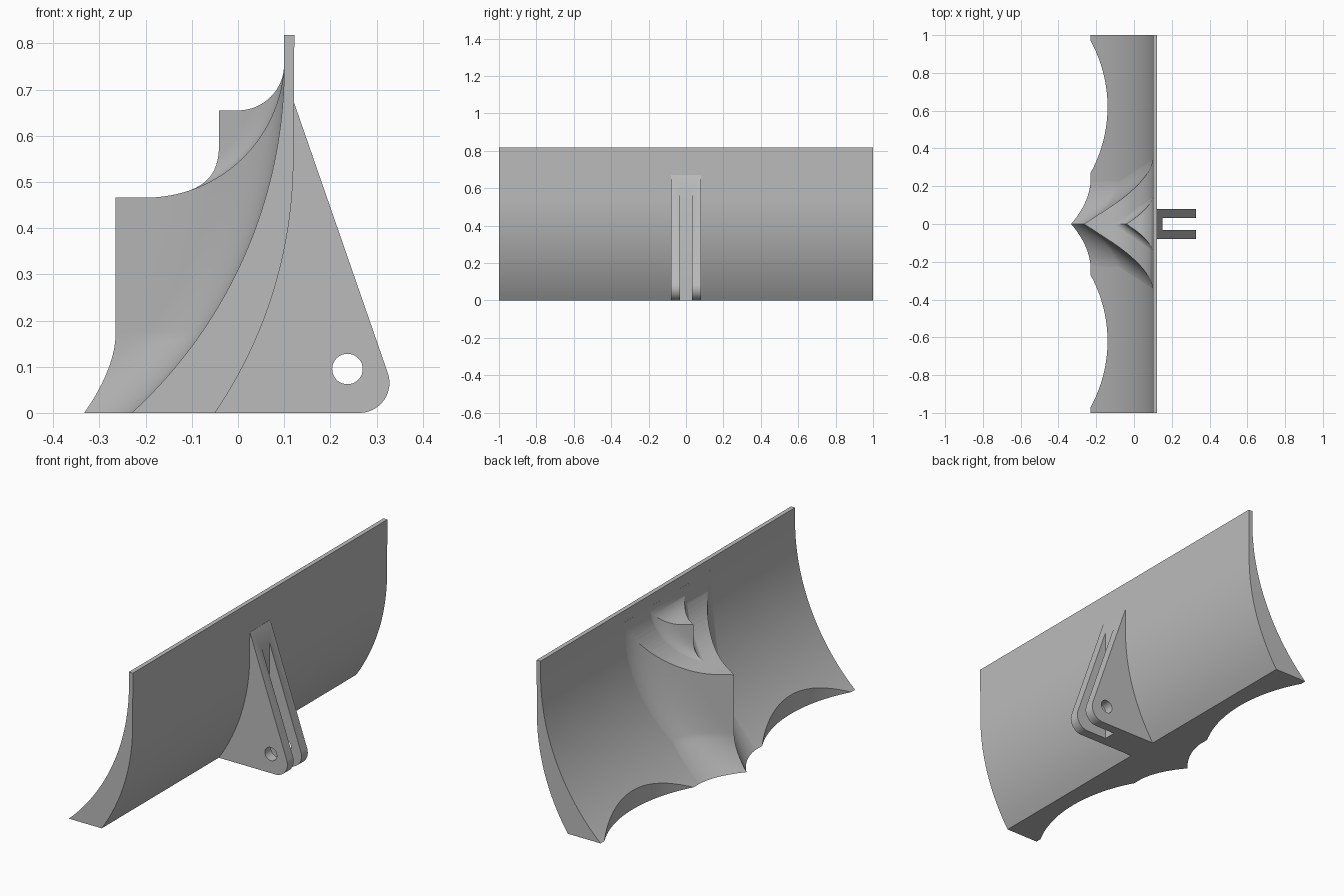
import bpy, bmesh
from math import sqrt, cos, sin, pi, radians

cube = bpy.data.objects.get("Cube")
if cube:
    bpy.data.objects.remove(cube)

steel = bpy.data.materials.new("plain grey steel")
steel.use_nodes = True
GREY = (0.5, 0.5, 0.5, 1)
steel.diffuse_color = GREY
steel.node_tree.nodes["Principled BSDF"].inputs["Base Color"].default_value = GREY


def finish(name, bm):
    bmesh.ops.recalc_face_normals(bm, faces=bm.faces)
    mesh = bpy.data.meshes.new(name)
    bm.to_mesh(mesh)
    bm.free()
    mesh.materials.append(steel)
    ob = bpy.data.objects.new(name, mesh)
    bpy.context.collection.objects.link(ob)
    return ob


def prism(name, outline, lo, hi, axis="y"):
    """Extrude an outline along y (points are x, z) or z (points are x, y)."""
    place = (lambda p, t: (p[0], t, p[1])) if axis == "y" else (lambda p, t: (p[0], p[1], t))
    bm = bmesh.new()
    a = [bm.verts.new(place(p, lo)) for p in outline]
    b = [bm.verts.new(place(p, hi)) for p in outline]
    bm.faces.new(a)
    bm.faces.new(b)
    for i in range(len(a)):
        j = (i + 1) % len(a)
        bm.faces.new((a[i], a[j], b[j], b[i]))
    return finish(name, bm)


def arc(cx, cy, r, start, end, n=24):
    angles = [radians(start + (end - start) * i / n) for i in range(n + 1)]
    return [(cx + r * cos(t), cy + r * sin(t)) for t in angles]


def cut(ob, cutter):
    cutter.hide_render = True
    mod = ob.modifiers.new("cut", "BOOLEAN")
    mod.operation = "DIFFERENCE"
    mod.solver = "EXACT"
    mod.object = cutter
    bpy.context.view_layer.objects.active = ob
    bpy.ops.object.modifier_apply(modifier=mod.name)


def blade_front(z):
    d = max(0.75 - z, 0)
    return 0.1 - 1.017 + sqrt(1.017 ** 2 - d * d)


def blade_back(z):
    d = max(0.55 - z, 0)
    return 0.12 - 0.975 + sqrt(0.975 ** 2 - d * d)


def blend(a, b, k):
    """Smooth minimum: a filleted meeting of two surfaces."""
    h = max(k - abs(a - b), 0) / k
    return min(a, b) - h * h * k / 4


def flank(y, z):
    k = max(0.34 - 0.9 * z, 0.19)
    return blend(blade_front(z) + 0.001, -0.265 + 1.54 * abs(y), k)


def upper_flank(y, z):
    ledge = -0.2 + sqrt(0.09 - min(z - 0.766, 0) ** 2)
    x = blend(ledge, -0.042 + 1.45 * abs(y), 0.08) + 0.001
    return max(x, flank(y, z) + 0.001)


def wedge(name, front, half, z0, z1, cols, rows):
    """Closed body whose front is front(y, z) and whose back lies in the blade."""
    bm = bmesh.new()
    f, b = [], []
    for r in range(rows + 1):
        z = z0 + (z1 - z0) * r / rows
        ys = [half * (2 * c / cols - 1) for c in range(cols + 1)]
        f.append([bm.verts.new((front(y, z), y, z)) for y in ys])
        b.append([bm.verts.new((blade_front(z) + 0.012, y, z)) for y in ys])
    for g in (f, b):
        for r in range(rows):
            for c in range(cols):
                bm.faces.new((g[r][c], g[r][c + 1], g[r + 1][c + 1], g[r + 1][c]))
    for r in range(rows):
        for c in (0, cols):
            bm.faces.new((f[r][c], f[r + 1][c], b[r + 1][c], b[r][c]))
    for c in range(cols):
        for r in (0, rows):
            bm.faces.new((f[r][c], f[r][c + 1], b[r][c + 1], b[r][c]))
    return finish(name, bm)


# Curved blade
N = 36
front_side = [(blade_front(0.75 * i / N), 0.75 * i / N) for i in range(N + 1)]
back_side = [(blade_back(0.55 * i / N), 0.55 * i / N) for i in range(N, -1, -1)]
blade = prism("blade", front_side + [(0.1, 0.818), (0.122, 0.818)] + back_side, -1, 1)

# Central splitter and the small one on its ledge
splitter = wedge("splitter", flank, 0.4, 0, 0.76, 80, 60)
small = wedge("upper_splitter", upper_flank, 0.14, 0.47, 0.76, 56, 48)

for body, x, z, r in ((splitter, -0.2, 0.466, 0.3), (small, 0, 0.655, 0.1)):
    top = [(-0.6, z)] + arc(x, z + r, r, -90, 0) + [(0.1, 1), (-0.6, 1)]
    cut(body, prism("top_cutter", top, -0.6, 0.6))

# Scalloped lower edge
for side in (-1, 1):
    hollow = prism("scallop_cutter", arc(-0.866, side * 0.62, 0.726, 0, 357, 119), -0.1, 0.5, "z")
    cut(blade, hollow)
    cut(splitter, hollow)

# Forked rear bracket with a pin hole
side_shape = [(-0.1, 0)] + arc(0.263, 0.065, 0.065, -90, 19.5, 16) + [(0.122, 0.67), (0.115, 0.67), (0.115, 0.6)]
bracket = prism("rear_bracket", side_shape, -0.08, 0.08)
cut(bracket, prism("slot_cutter", [(0.152, -0.1), (0.5, -0.1), (0.5, 1), (0.152, 1)], -0.031, 0.031))
cut(bracket, prism("pin_hole_cutter", arc(0.237, 0.095, 0.033, 0, 350, 35), -0.2, 0.2))

# Remove the helpers and shade the parts
for ob in list(bpy.data.objects):
    if "cutter" in ob.name:
        bpy.data.objects.remove(ob)
for ob in (blade, splitter, small, bracket):
    bpy.ops.object.select_all(action="DESELECT")
    ob.select_set(True)
    bpy.context.view_layer.objects.active = ob
    bpy.ops.object.shade_smooth_by_angle(angle=radians(25))
